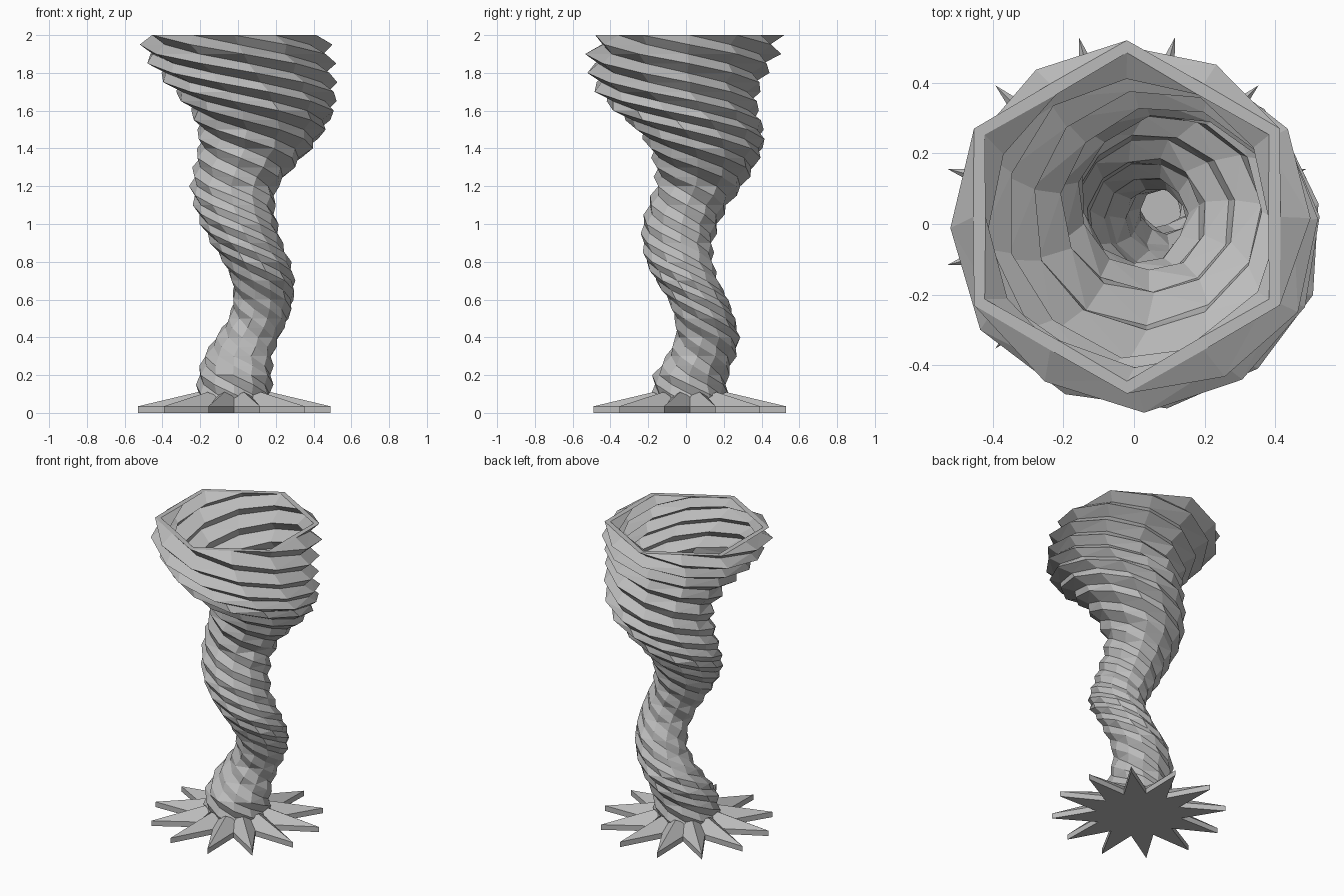
import bpy, bmesh, math

if "Cube" in bpy.data.objects:
    bpy.data.objects.remove(bpy.data.objects["Cube"])

gray = bpy.data.materials.new("stone gray")
gray.diffuse_color = (0.5, 0.5, 0.5, 1)
gray.use_nodes = True
gray.node_tree.nodes["Principled BSDF"].inputs["Base Color"].default_value = gray.diffuse_color
CX, CY = -0.02, 0.02

# Outline every 0.1 in height: (centre x, centre y, corner radius)
SPINE = [(-.02, .02, .205), (-.015, .025, .205), (0, .08, .19), (.05, .115, .175),
         (.11, .10, .165), (.135, .065, .165), (.135, .005, .172), (.10, -.035, .185),
         (.045, -.045, .195), (.005, -.03, .21), (-.02, .01, .22), (-.02, .07, .24),
         (.03, .10, .275), (.09, .11, .312), (.125, .075, .35), (.13, 0, .395),
         (.09, -.045, .445), (.04, -.04, .485), (0, -.015, .52), (-.02, .02, .50)]
PITCH, STEP, TOP = 0.57, 0.05, 2.0


def spine(z):
    t = min(max((z - 0.1) / 0.1, 0), 18.9999)
    i = int(t)
    return [a + (b - a) * (t - i) for a, b in zip(SPINE[i], SPINE[i + 1])]


def finish(name, bm):
    bmesh.ops.recalc_face_normals(bm, faces=bm.faces)
    me = bpy.data.meshes.new(name)
    bm.to_mesh(me)
    bm.free()
    me.materials.append(gray)
    ob = bpy.data.objects.new(name, me)
    bpy.context.collection.objects.link(ob)
    return ob


def bridge(bm, a, b, tris=False):
    n = len(a)
    for i in range(n):
        j = (i + 1) % n
        if tris:
            bm.faces.new((a[i], a[j], b[j]))
            bm.faces.new((a[i], b[j], b[i]))
        else:
            bm.faces.new((a[i], a[j], b[j], b[i]))


# Twisted six-ribbed cup: outer wall up, rim, inner wall down, floor
def ring(bm, z, inset):
    x, y, r = spine(z)
    turn = math.radians(30) + (TOP - z) / PITCH * math.tau
    groove = 0.91 - 0.04 * min(max((z - 1.1) / 0.8, 0), 1)
    out = []
    for k in range(12):
        rad = (r if k % 2 == 0 else r * groove) - inset
        a = turn + k * math.tau / 12
        out.append(bm.verts.new((x + rad * math.cos(a), y + rad * math.sin(a), z)))
    return out


bm = bmesh.new()
levels = [0.05 + STEP * i for i in range(40)]
outer = [ring(bm, z, 0) for z in levels]
inner = [ring(bm, z, 0.035) for z in levels[1:]]
for wall in (outer, inner):
    for a, b in zip(wall, wall[1:]):
        bridge(bm, a, b, True)
bridge(bm, outer[-1], inner[-1])
bm.faces.new(outer[0])
bm.faces.new(inner[0])
finish("twisted_cup", bm)

# Twelve-pointed star foot with ridged spikes
bm = bmesh.new()


def star(z_tip, z_valley, tip, valley):
    out = []
    for k in range(24):
        a = math.radians(15 + 15 * k)
        r, z = (tip, z_tip) if k % 2 == 0 else (valley, z_valley)
        out.append(bm.verts.new((CX + r * math.cos(a), CY + r * math.sin(a), z)))
    return out


foot = [star(0, 0, .527, .26), star(.035, .035, .527, .26), star(.11, .09, .20, .18)]
for a, b in zip(foot, foot[1:]):
    bridge(bm, a, b)
bm.faces.new(foot[0])
bm.faces.new(foot[-1])
finish("star_foot", bm)
